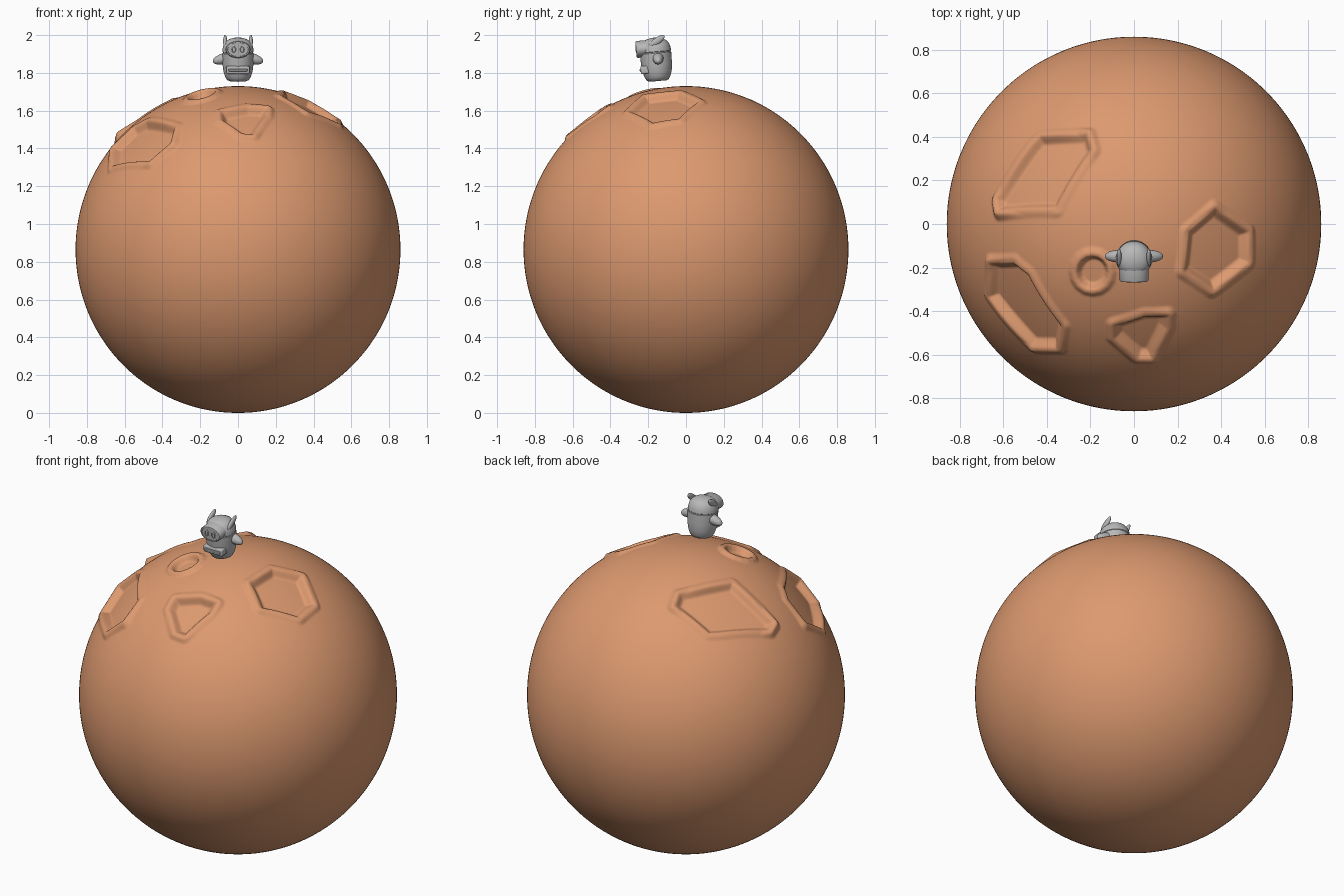
import bpy, bmesh, math
from mathutils import Vector, Matrix

if "Cube" in bpy.data.objects:
    bpy.data.objects.remove(bpy.data.objects["Cube"])

R, CZ = 0.86, 0.865


def material(name, col):
    m = bpy.data.materials.new(name)
    m.diffuse_color = (*col, 1)
    m.use_nodes = True
    m.node_tree.nodes["Principled BSDF"].inputs["Base Color"].default_value = m.diffuse_color
    return m


CLAY = material("orange clay", (0.72, 0.32, 0.16))
GREY = material("light grey", (0.48, 0.48, 0.48))


def finish(bm, name, mat, angle=40):
    bmesh.ops.recalc_face_normals(bm, faces=bm.faces)
    me = bpy.data.meshes.new(name)
    bm.to_mesh(me)
    bm.free()
    ob = bpy.data.objects.new(name, me)
    bpy.context.collection.objects.link(ob)
    me.materials.append(mat)
    bpy.ops.object.select_all(action='DESELECT')
    bpy.context.view_layer.objects.active = ob
    ob.select_set(True)
    bpy.ops.object.shade_smooth_by_angle(angle=math.radians(angle))
    return ob


def smooth(t):
    t = min(1, max(0, t))
    return t * t * (3 - 2 * t)


# ---- craters: crest outlines in plan view, wrapped on the planet ----
ROUND = 0.015


class Crater:
    def __init__(self, outline, depth, lift=0.012, inner=0.045):
        pts = [Vector((x, y, math.sqrt(R * R - x * x - y * y))) for x, y in outline]
        self.c = sum(pts, Vector()).normalized()
        self.u = self.c.orthogonal().normalized()
        self.v = self.c.cross(self.u)
        flat = [Vector((p.dot(self.u), p.dot(self.v))) for p in pts]
        mid = sum(flat, Vector((0, 0))) / len(flat)
        self.poly = [p - (p - mid).normalized() * ROUND for p in flat]
        self.reach = max(p.length for p in flat) + 0.08
        heights = [math.sqrt(R * R - p.length_squared) for p in flat]
        self.rim = sum(heights) / len(heights) + lift
        self.depth, self.lift, self.inner = depth, lift, inner

    def distance(self, p):
        """Signed distance to the rounded outline, or None when far away."""
        if p.dot(self.c) < 0:
            return None
        x, y = p.dot(self.u), p.dot(self.v)
        if x * x + y * y > self.reach ** 2:
            return None
        best, inside = 9.0, False
        for a, b in zip(self.poly, self.poly[1:] + self.poly[:1]):
            ex, ey, wx, wy = b.x - a.x, b.y - a.y, x - a.x, y - a.y
            t = min(1, max(0, (wx * ex + wy * ey) / (ex * ex + ey * ey)))
            best = min(best, math.hypot(wx - ex * t, wy - ey * t))
            if (a.y > y) != (b.y > y) and x < a.x + ex * (y - a.y) / ey:
                inside = not inside
        return (-best if inside else best) - ROUND

    def shape(self, p):
        d = self.distance(p)
        if d is None or d > 0.035:
            return p
        s = p.dot(self.c)
        crest = max(self.rim, s + self.lift * 0.7)
        if d > 0:
            h = crest + (s - crest) * smooth((d - 0.005) / 0.03)
        else:
            floor = 0.5 * (self.rim + min(s, self.rim + 0.05)) - self.depth
            h = crest + (floor - crest) * smooth((-d - 0.004) / self.inner)
        return p + self.c * (h - s)


craters = [
    Crater([(-.43, .41), (-.20, .41), (-.18, .34), (-.35, .06), (-.62, .05),
            (-.63, .10), (-.47, .37)], 0.025),
    Crater([(-.66, -.17), (-.55, -.165), (-.48, -.22), (-.32, -.47), (-.34, -.57),
            (-.46, -.57), (-.67, -.33)], 0.035),
    Crater([(.37, .08), (.53, -.03), (.53, -.18), (.36, -.31), (.22, -.22),
            (.24, -.03)], 0.032),
    Crater([(-.10, -.46), (.05, -.41), (.16, -.41), (.16, -.47), (.08, -.62),
            (.02, -.62), (-.10, -.52)], 0.035),
    Crater([(-.19 + .082 * math.cos(k * math.pi / 8), -.22 + .085 * math.sin(k * math.pi / 8))
            for k in range(16)], 0.03, 0.014, 0.03),
]

# ---- planet: fine sphere, denser near the craters ----
bm = bmesh.new()
bmesh.ops.create_icosphere(bm, subdivisions=7, radius=R)
near = set()
for v in bm.verts:
    if v.co.z > 0.1:
        for c in craters:
            d = c.distance(v.co)
            if d is not None and -0.07 < d < 0.05:
                near.add(v)
edges = [e for e in bm.edges if e.verts[0] in near or e.verts[1] in near]
bmesh.ops.subdivide_edges(bm, edges=edges, cuts=1, use_grid_fill=True)
bmesh.ops.triangulate(bm, faces=[f for f in bm.faces if len(f.verts) > 3])
for v in bm.verts:
    p = v.co.normalized() * R
    if p.z > 0.1:
        for c in craters:
            p = c.shape(p)
    v.co = Vector((p.x, p.y, p.z * CZ / R + CZ))
finish(bm, "cratered_planet", CLAY, 80)

# ---- small visitor standing on top ----
LEAN = Matrix.Translation((0, -.148, 1.757)) @ Matrix.Rotation(math.radians(5), 4, 'X')


def lathe(name, profile, matrix, steps=40, angle=40):
    bm = bmesh.new()
    vs = [bm.verts.new((r, 0, z)) for r, z in profile]
    es = [bm.edges.new(p) for p in zip(vs, vs[1:])]
    bmesh.ops.spin(bm, geom=vs + es, axis=(0, 0, 1), cent=(0, 0, 0), steps=steps,
                   angle=2 * math.pi)
    bmesh.ops.remove_doubles(bm, verts=bm.verts, dist=1e-5)
    bm.transform(matrix)
    return finish(bm, name, GREY, angle)


def box(name, size, matrix, bevel):
    bm = bmesh.new()
    bmesh.ops.create_cube(bm, size=1)
    bmesh.ops.scale(bm, vec=size, verts=bm.verts)
    bmesh.ops.bevel(bm, geom=bm.edges[:], offset=bevel, segments=3, affect='EDGES', profile=0.5)
    bm.transform(matrix)
    return finish(bm, name, GREY)


# body capsule with a groove between body and dome
lathe("body", [(0, 0), (.045, 0), (.058, .006), (.068, .022), (.077, .05), (.082, .09),
               (.083, .148), (.080, .150), (.080, .154), (.083, .156), (.082, .172),
               (.076, .194), (.063, .212), (.044, .223), (.022, .229), (0, .231)], LEAN)

# flat-fronted face hood pointing forwards
FACE = LEAN @ Matrix.Translation((0, -.03, .176)) @ Matrix.Rotation(math.radians(90), 4, 'X')
lathe("face_hood", [(0, 0), (.066, 0), (.066, .066), (.062, .071), (.055, .072),
                    (.054, .069), (0, .069)], FACE @ Matrix.Diagonal((1.0, .68, 1, 1)))

# eyes and mouth block
for side, tag in ((-1, "left"), (1, "right")):
    lathe(tag + "_eye", [(0, 0), (.014, 0), (.014, .004), (.011, .006), (.010, .003), (0, .003)],
          FACE @ Matrix.Translation((side * .022, 0, .068)) @ Matrix.Diagonal((.8, 1.4, 1, 1)), 24)
box("mouth", (.125, .05, .042), LEAN @ Matrix.Translation((0, -.062, .065)), .008)
box("mouth_bar", (.10, .008, .012), LEAN @ Matrix.Translation((0, -.088, .065)), .003)

# ears and arms, mirrored
for side, tag in ((-1, "left"), (1, "right")):
    bm = bmesh.new()
    bmesh.ops.create_uvsphere(bm, u_segments=24, v_segments=14, radius=1)
    bm.transform(Matrix.Translation((side * .068, -.155, 1.9678))
                 @ Matrix.Rotation(math.radians(35), 4, 'X')
                 @ Matrix.Diagonal((.011, .05, .018, 1)))
    finish(bm, tag + "_ear", GREY)
    arm = (Matrix.Translation((side * .068, -.148, 1.878))
           @ Matrix.Rotation(side * math.radians(106), 4, 'Y'))
    lathe(tag + "_arm", [(0, 0), (.029, 0), (.027, .025), (.020, .050), (.014, .060),
                         (.007, .066), (0, .068)], arm, 24)
